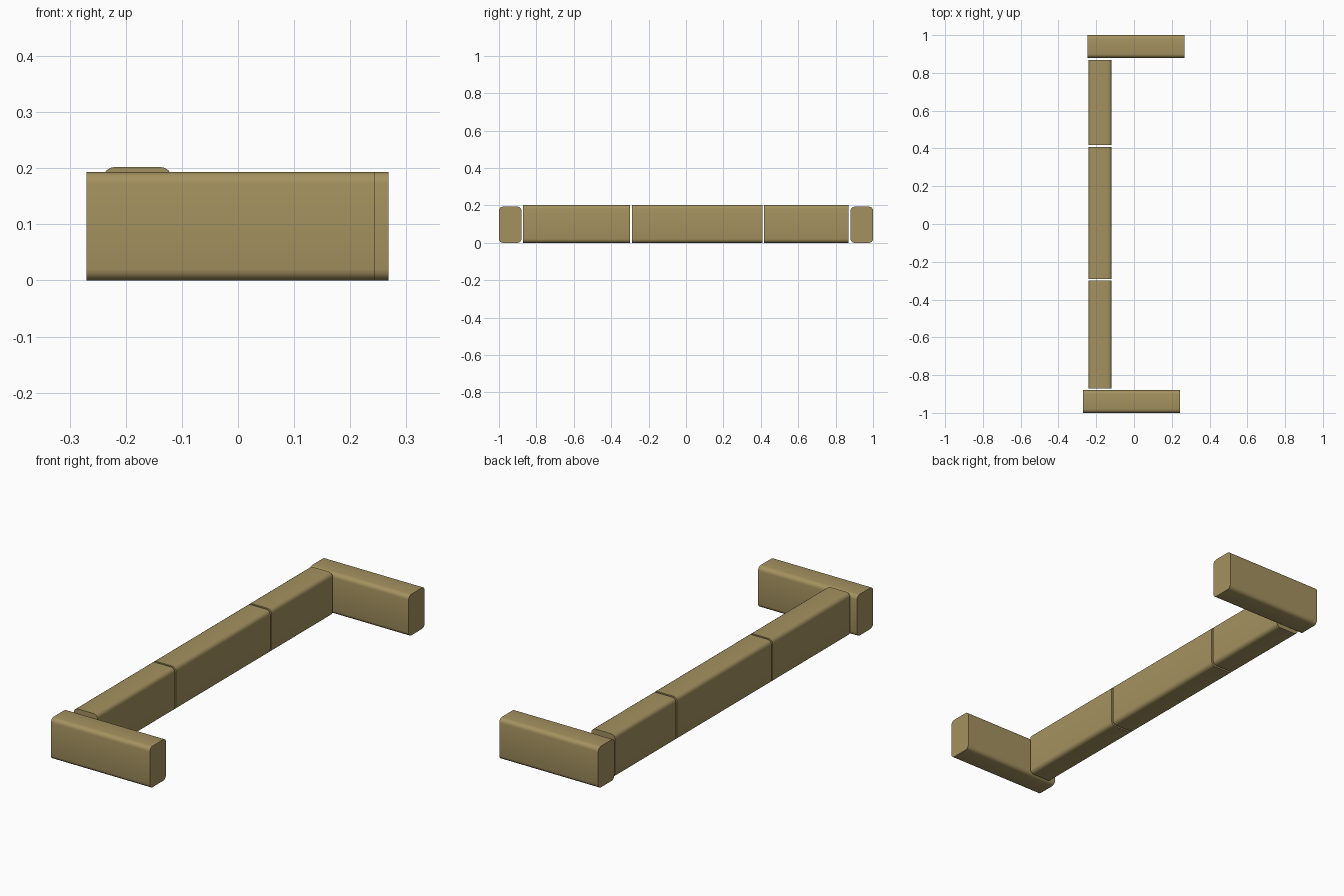
import bpy, bmesh, math
from mathutils import Vector

cube = bpy.data.objects.get("Cube")
if cube:
    bpy.data.objects.remove(cube, do_unlink=True)

timber = bpy.data.materials.new("tan_timber")
timber.use_nodes = True
color = (0.37, 0.285, 0.115, 1)
timber.diffuse_color = color
bsdf = timber.node_tree.nodes["Principled BSDF"]
bsdf.inputs["Base Color"].default_value = color
bsdf.inputs["Roughness"].default_value = 0.8


def beam(name, low, high, axis, radius=0.02):
    """Box with the four long edges rounded and flat, sharp ends."""
    low, high = Vector(low), Vector(high)
    size, centre = high - low, (low + high) / 2
    bm = bmesh.new()
    bmesh.ops.create_cube(bm, size=1)
    bmesh.ops.scale(bm, vec=size, verts=bm.verts)
    long_edges = [e for e in bm.edges
                  if abs((e.verts[0].co - e.verts[1].co)[axis]) > 0.01]
    bmesh.ops.bevel(bm, geom=long_edges, offset=radius, segments=4,
                    profile=0.5, affect='EDGES')
    mesh = bpy.data.meshes.new(name)
    bm.to_mesh(mesh)
    bm.free()
    mesh.materials.append(timber)
    obj = bpy.data.objects.new(name, mesh)
    obj.location = centre
    bpy.context.collection.objects.link(obj)
    bpy.ops.object.select_all(action='DESELECT')
    obj.select_set(True)
    bpy.context.view_layer.objects.active = obj
    bpy.ops.object.shade_smooth_by_angle(angle=math.radians(40))


# Cross beams at the two ends
beam("front_cross_beam", (-0.27, -1, 0), (0.243, -0.88, 0.193), 0)
beam("back_cross_beam", (-0.245, 0.88, 0), (0.268, 1, 0.193), 0)

# Row of long beams, with narrow gaps between them
spans = {"front": (-0.872, -0.299), "middle": (-0.29, 0.408), "back": (0.418, 0.869)}
for place, (start, end) in spans.items():
    beam(place + "_long_beam", (-0.24, start, 0), (-0.118, end, 0.202), 1)
